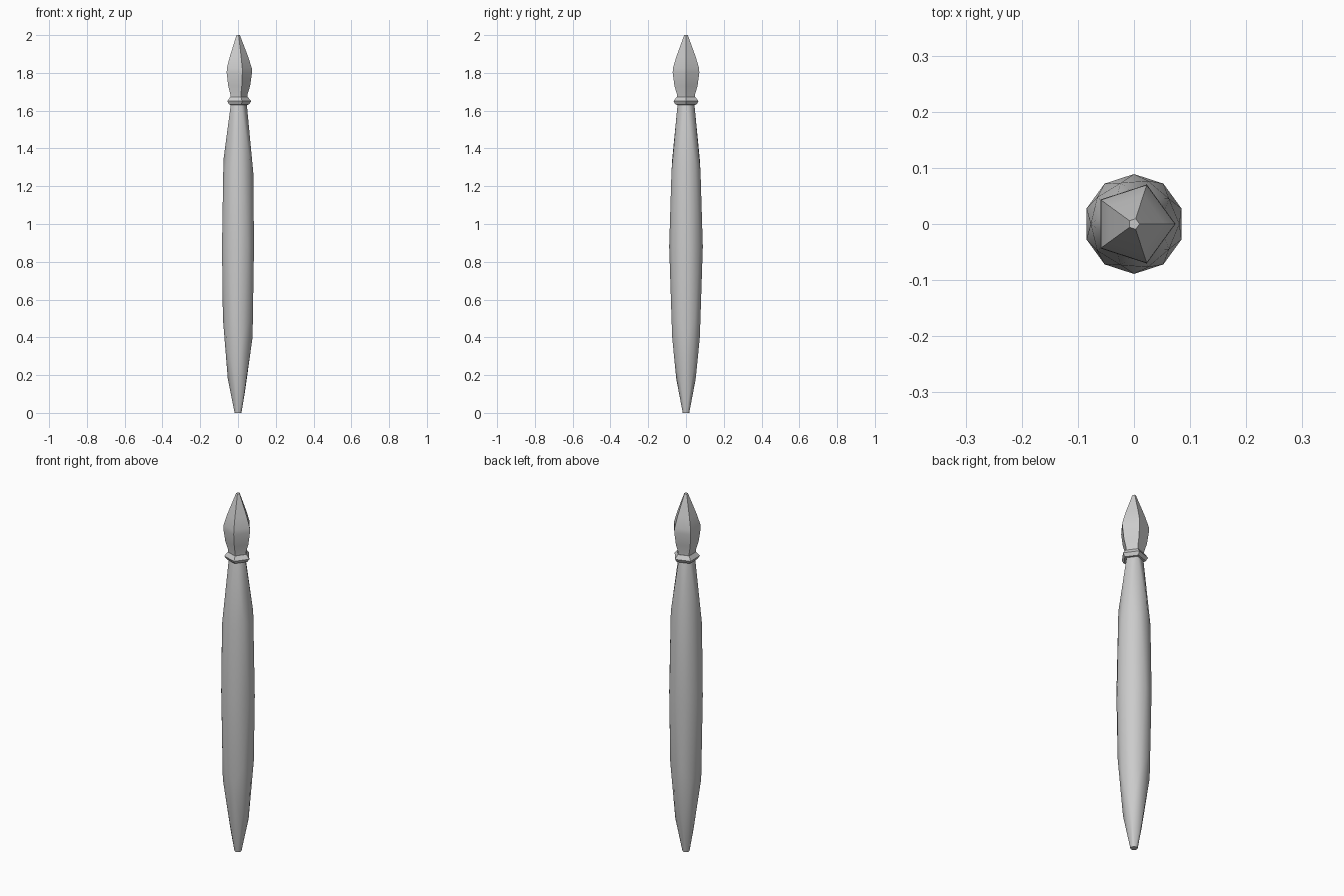
import bpy, bmesh
from math import cos, sin, pi, radians

if "Cube" in bpy.data.objects:
    bpy.data.objects.remove(bpy.data.objects["Cube"])


def ring(bm, n, r, z, offset=0):
    return [bm.verts.new((r * cos(2 * pi * i / n + radians(offset)),
                          r * sin(2 * pi * i / n + radians(offset)), z))
            for i in range(n)]


def finish(bm, name):
    bmesh.ops.recalc_face_normals(bm, faces=bm.faces)
    mesh = bpy.data.meshes.new(name)
    bm.to_mesh(mesh)
    bm.free()
    obj = bpy.data.objects.new(name, mesh)
    bpy.context.collection.objects.link(obj)
    bpy.context.view_layer.objects.active = obj
    obj.select_set(True)
    bpy.ops.object.shade_smooth_by_angle(angle=radians(50))
    obj.select_set(False)


def lathe(name, profile, n):
    bm = bmesh.new()
    rings = [ring(bm, n, r, z) for r, z in profile]
    for a, b in zip(rings, rings[1:]):
        for i in range(n):
            j = (i + 1) % n
            bm.faces.new((a[i], a[j], b[j], b[i]))
    bm.faces.new(rings[0])
    bm.faces.new(rings[-1])
    finish(bm, name)


# Shaft: staggered five- and ten-sided rings wrapped in a convex skin
bm = bmesh.new()
for n, r, z, off in [(10, .018, 0, 0), (5, .038, .12, 0), (5, .054, .18, 36),
                     (5, .077, .40, 0), (5, .080, .50, 36), (10, .089, .88, 18),
                     (5, .081, 1.27, 0), (5, .077, 1.34, 36), (5, .046, 1.64, 0)]:
    ring(bm, n, r, z, off)
hull = bmesh.ops.convex_hull(bm, input=bm.verts)
loose = [v for v in bm.verts if not v.link_faces]
bmesh.ops.delete(bm, geom=loose, context='VERTS')
finish(bm, "shaft")

# Collar below the tip
lathe("collar", [(.045, 1.63), (.058, 1.632), (.070, 1.65), (.052, 1.672)], 5)

# Bud-shaped pointed tip
lathe("tip", [(.050, 1.655), (.050, 1.685), (.064, 1.73), (.074, 1.80),
              (.073, 1.825), (.054, 1.885), (.010, 2.0)], 5)
